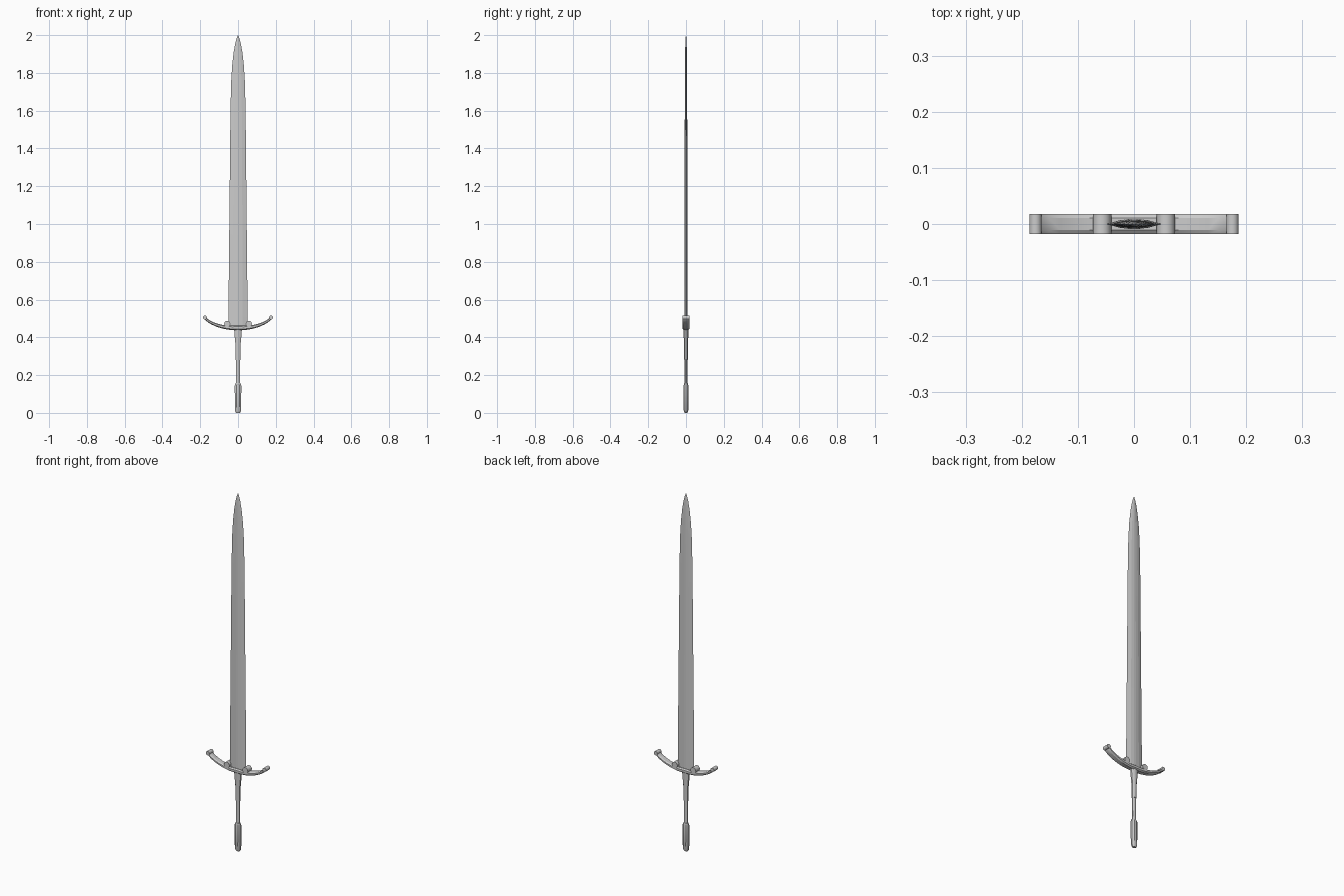
import bpy, bmesh, math
from mathutils import Vector

if "Cube" in bpy.data.objects:
    bpy.data.objects.remove(bpy.data.objects["Cube"])


def make_object(name, bm, angle=25):
    bmesh.ops.recalc_face_normals(bm, faces=bm.faces)
    me = bpy.data.meshes.new(name)
    bm.to_mesh(me)
    bm.free()
    ob = bpy.data.objects.new(name, me)
    bpy.context.collection.objects.link(ob)
    bpy.ops.object.select_all(action='DESELECT')
    ob.select_set(True)
    bpy.context.view_layer.objects.active = ob
    bpy.ops.object.shade_smooth_by_angle(angle=math.radians(angle))
    return ob


def loft(name, rings, cap_start=True, cap_end=True, angle=25):
    bm = bmesh.new()
    loops = [[bm.verts.new(p) for p in ring] for ring in rings]
    n = len(loops[0])
    for a, b in zip(loops, loops[1:]):
        for i in range(n):
            j = (i + 1) % n
            bm.faces.new((a[i], a[j], b[j], b[i]))
    if cap_start:
        bm.faces.new(loops[0])
    if cap_end:
        bm.faces.new(loops[-1])
    return make_object(name, bm, angle)


def ellipse(rx, ry, z, n):
    return [(rx * math.cos(math.tau * (i + .5) / n) / math.cos(math.pi / n),
             ry * math.sin(math.tau * (i + .5) / n) / math.cos(math.pi / n), z)
            for i in range(n)]


def mirror_x(ob):
    mod = ob.modifiers.new("mirror", 'MIRROR')
    mod.use_clip = True


# Blade: faceted lens section, tapering to a rounded point
section = [(1, 0), (.5, .75), (.12, 1), (-.12, 1), (-.5, .75),
           (-1, 0), (-.5, -.75), (-.12, -1), (.12, -1), (.5, -.75)]
stations = [(.45, .050, .009), (.60, .050, .009), (1.2, .044, .0075),
            (1.6, .040, .0065), (1.75, .0365, .006), (1.84, .031, .0055),
            (1.91, .023, .0045), (1.96, .014, .0035), (1.985, .007, .002),
            (2.0, .0008, .0005)]
loft("blade", [[(x * w, y * t, z) for x, y in section] for z, w, t in stations],
     angle=6)

# Crossguard: chamfered bar swept along an upward curve
path = [(0, .451, .012), (.03, .450, .0115), (.055, .452, .011), (.085, .457, .0095),
        (.11, .464, .0085), (.135, .474, .0075), (.155, .485, .007),
        (.168, .495, .006), (.175, .504, .0055)]
bar = [(-.018, -.5), (-.018, .5), (-.011, 1), (.011, 1),
       (.018, .5), (.018, -.5), (.011, -1), (-.011, -1)]
rings = []
for i, (x, z, t) in enumerate(path):
    a, b = path[max(i - 1, 0)], path[min(i + 1, len(path) - 1)]
    d = Vector((b[0] - a[0], 0, b[1] - a[1])).normalized()
    nrm = Vector((-d.z, 0, d.x)) if i else Vector((0, 0, 1))
    rings.append([Vector((x, y, z)) + nrm * k * t for y, k in bar])
mirror_x(loft("crossguard", rings, cap_start=False))

# Scrolls at the guard tips and beside the blade
for name, x, z, r in (("guard_tip_scroll", .1755, .505, .011),
                      ("guard_inner_scroll", .057, .471, .0165)):
    outline = [[(x + r * math.cos(math.tau * i / 12), y,
                 z + r * math.sin(math.tau * i / 12)) for i in range(12)]
               for y in (-.0182, .0182)]
    mirror_x(loft(name, outline, angle=35))

# Grip core, upper sleeve and pommel
loft("grip", [ellipse(.0115, .0085, .14, 8), ellipse(.0105, .0075, .18, 8),
              ellipse(.0115, .008, .30, 8), ellipse(.014, .009, .44, 8)], angle=50)
loft("grip_sleeve", [ellipse(.012, .0095, .28, 8), ellipse(.0135, .011, .36, 8),
                     ellipse(.019, .0125, .42, 8), ellipse(.021, .013, .45, 8)], angle=50)
loft("pommel", [ellipse(.011, .007, 0, 8), ellipse(.0165, .012, .012, 8),
                ellipse(.0175, .0125, .145, 8), ellipse(.0125, .009, .158, 8)])
